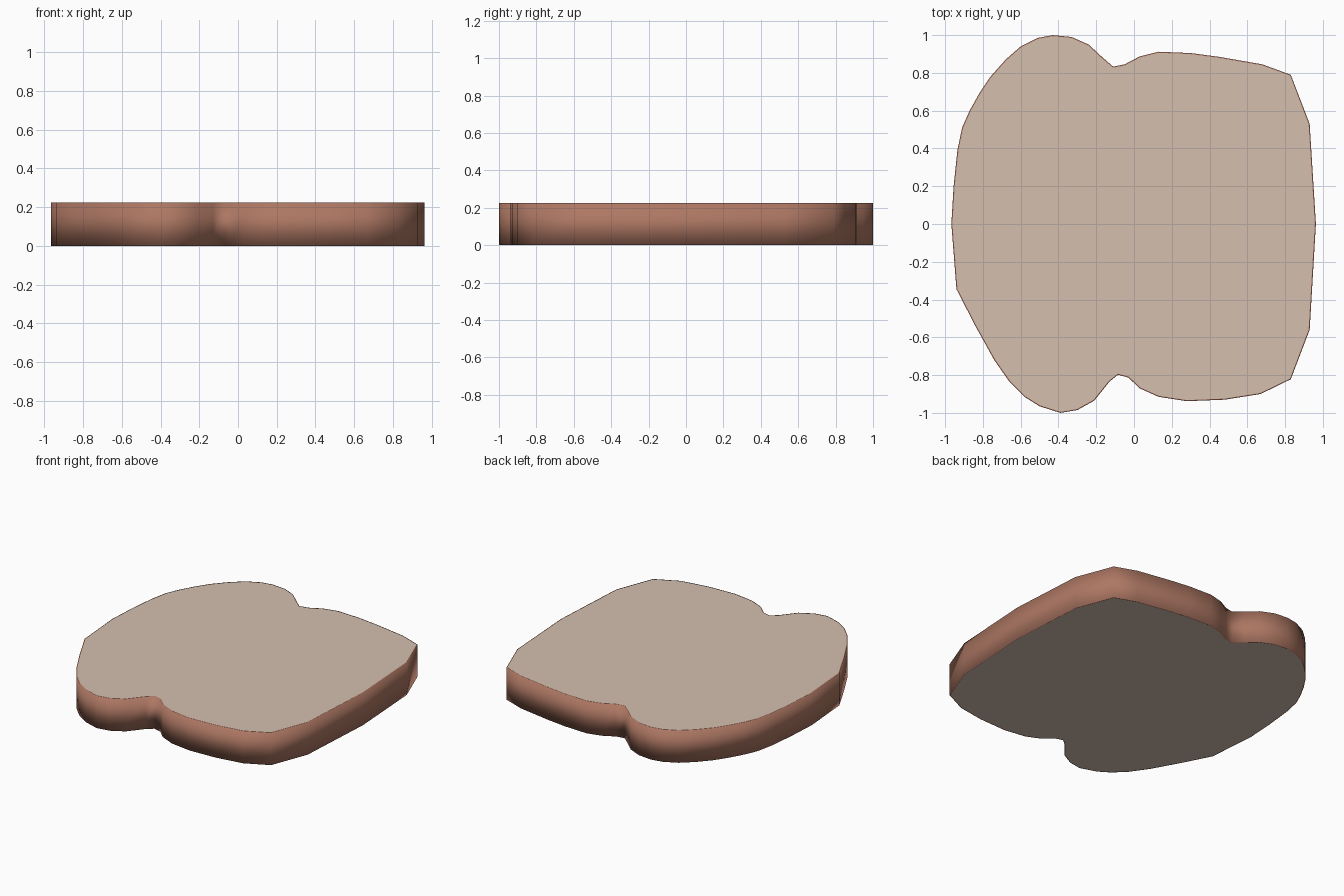
import bpy, bmesh

if "Cube" in bpy.data.objects:
    bpy.data.objects.remove(bpy.data.objects["Cube"])

H = 0.225     # thickness of the slice
RIM = 0.006   # width of the crust rim seen on the cut faces


def material(name, rgb):
    m = bpy.data.materials.new(name)
    m.diffuse_color = (*rgb, 1)
    m.use_nodes = True
    m.node_tree.nodes["Principled BSDF"].inputs["Base Color"].default_value = m.diffuse_color
    return m


crust = material("brown crust", (0.42, 0.185, 0.125))
crumb = material("pale crumb", (0.66, 0.52, 0.43))

# Slice outline, seen from the top, clockwise from the left end
outline = [
    (-.967, 0), (-.955, .2), (-.935, .39), (-.91, .51), (-.87, .6), (-.82, .69),
    (-.76, .78), (-.68, .87), (-.6, .94), (-.51, .985), (-.43, 1), (-.33, .99),
    (-.24, .95), (-.17, .885), (-.11, .833), (-.05, .845), (.03, .887),
    (.13, .912), (.3, .905), (.45, .885), (.68, .845), (.83, .79), (.93, .53),
    (.963, 0), (.93, -.56), (.83, -.822), (.67, -.9), (.48, -.93), (.28, -.938),
    (.13, -.915), (.03, -.87), (-.03, -.813), (-.085, -.798), (-.13, -.835),
    (-.21, -.935), (-.3, -.985), (-.39, -1), (-.5, -.965), (-.58, -.915),
    (-.66, -.835), (-.74, -.72), (-.84, -.54), (-.94, -.345)]
outline.reverse()

# Extrude the outline into a slab
bm = bmesh.new()
bottom = bm.faces.new([bm.verts.new((x, y, 0)) for x, y in outline])
top = bmesh.ops.extrude_face_region(bm, geom=[bottom], use_keep_orig=True)["geom"]
bmesh.ops.translate(bm, vec=(0, 0, H), verts=[v for v in top if isinstance(v, bmesh.types.BMVert)])
bmesh.ops.recalc_face_normals(bm, faces=bm.faces)

# Thin crust rim around both cut faces, rounding the crust shading
caps = [f for f in bm.faces if abs(f.normal.z) > 0.9]
bmesh.ops.inset_individual(bm, faces=caps, thickness=RIM)

# Cut faces are flat crumb, everything else is smooth crust
for f in bm.faces:
    is_cap = len(f.verts) > 4
    f.material_index = 1 if is_cap else 0
    f.smooth = not is_cap

me = bpy.data.meshes.new("bread_slice")
bm.to_mesh(me)
bm.free()
me.materials.append(crust)
me.materials.append(crumb)
bpy.context.collection.objects.link(bpy.data.objects.new("bread_slice", me))
